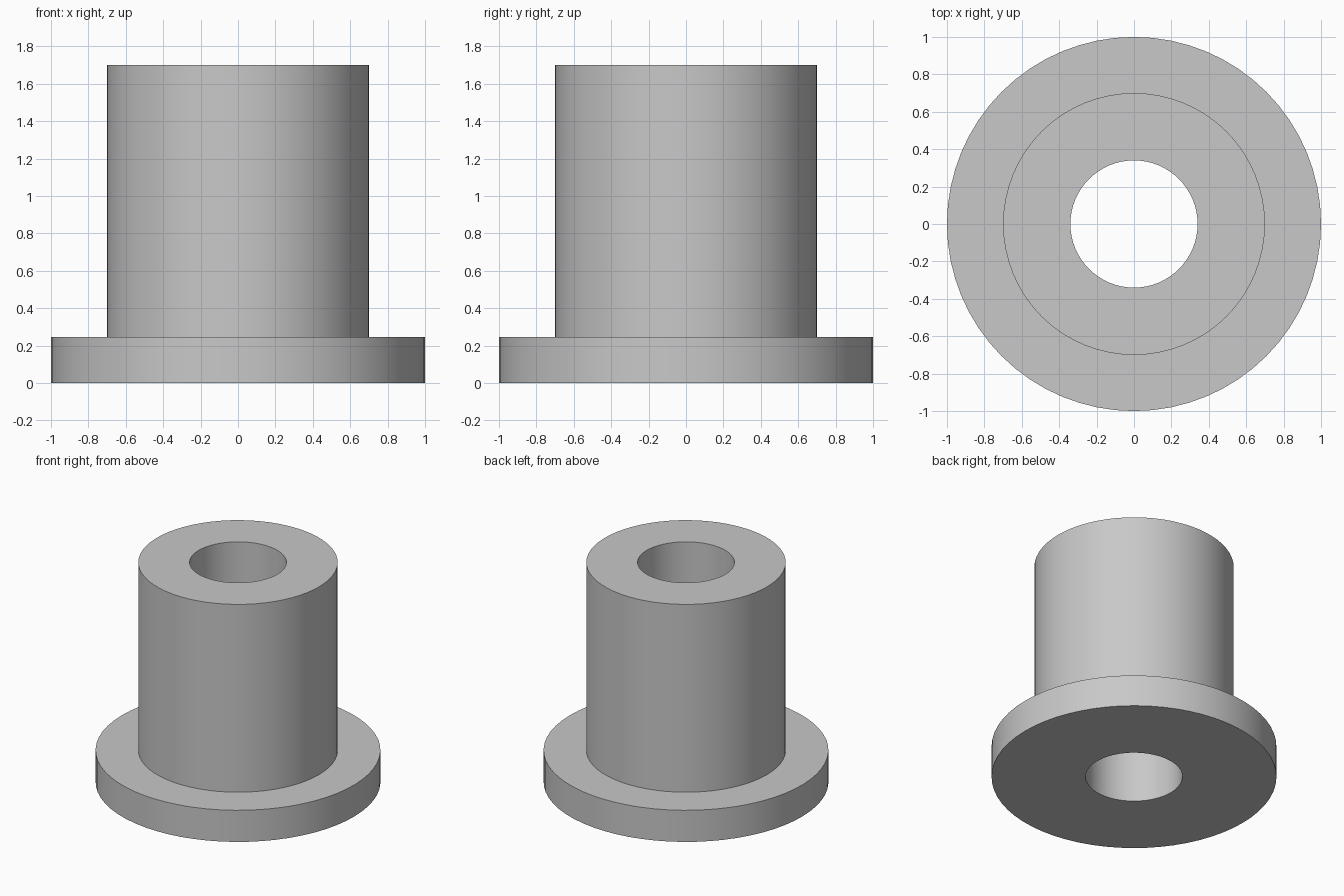
import bpy
import bmesh
import math
from mathutils import Vector

default_cube = bpy.data.objects.get("Cube")
if default_cube:
    bpy.data.objects.remove(default_cube, do_unlink=True)

SEGMENTS = 64
BORE, BARREL, FLANGE = 0.34, 0.70, 1.0
FLANGE_TOP, HEIGHT = 0.245, 1.70

# Plain grey material
grey = bpy.data.materials.new("plain grey")
grey.use_nodes = True
colour = (0.58, 0.58, 0.58, 1)
grey.diffuse_color = colour
grey.node_tree.nodes["Principled BSDF"].inputs["Base Color"].default_value = colour

# Closed cross-section of the flanged bushing, as (radius, height)
profile = [(BORE, 0), (FLANGE, 0), (FLANGE, FLANGE_TOP),
           (BARREL, FLANGE_TOP), (BARREL, HEIGHT), (BORE, HEIGHT)]

# Revolve the cross-section about the vertical axis
bm = bmesh.new()
verts = [bm.verts.new((r, 0, z)) for r, z in profile]
edges = [bm.edges.new((a, b)) for a, b in zip(verts, verts[1:] + verts[:1])]
bmesh.ops.spin(bm, geom=verts + edges, cent=Vector(), axis=Vector((0, 0, 1)),
               angle=math.tau, steps=SEGMENTS, use_merge=False)
bmesh.ops.remove_doubles(bm, verts=bm.verts, dist=0.0001)
bmesh.ops.recalc_face_normals(bm, faces=bm.faces)

mesh = bpy.data.meshes.new("flanged_bushing")
bm.to_mesh(mesh)
bm.free()
mesh.materials.append(grey)
bushing = bpy.data.objects.new("flanged_bushing", mesh)
bpy.context.collection.objects.link(bushing)

# Smooth round walls with crisp rims
bpy.ops.object.select_all(action="DESELECT")
bushing.select_set(True)
bpy.context.view_layer.objects.active = bushing
bpy.ops.object.shade_smooth_by_angle(angle=math.radians(30))
